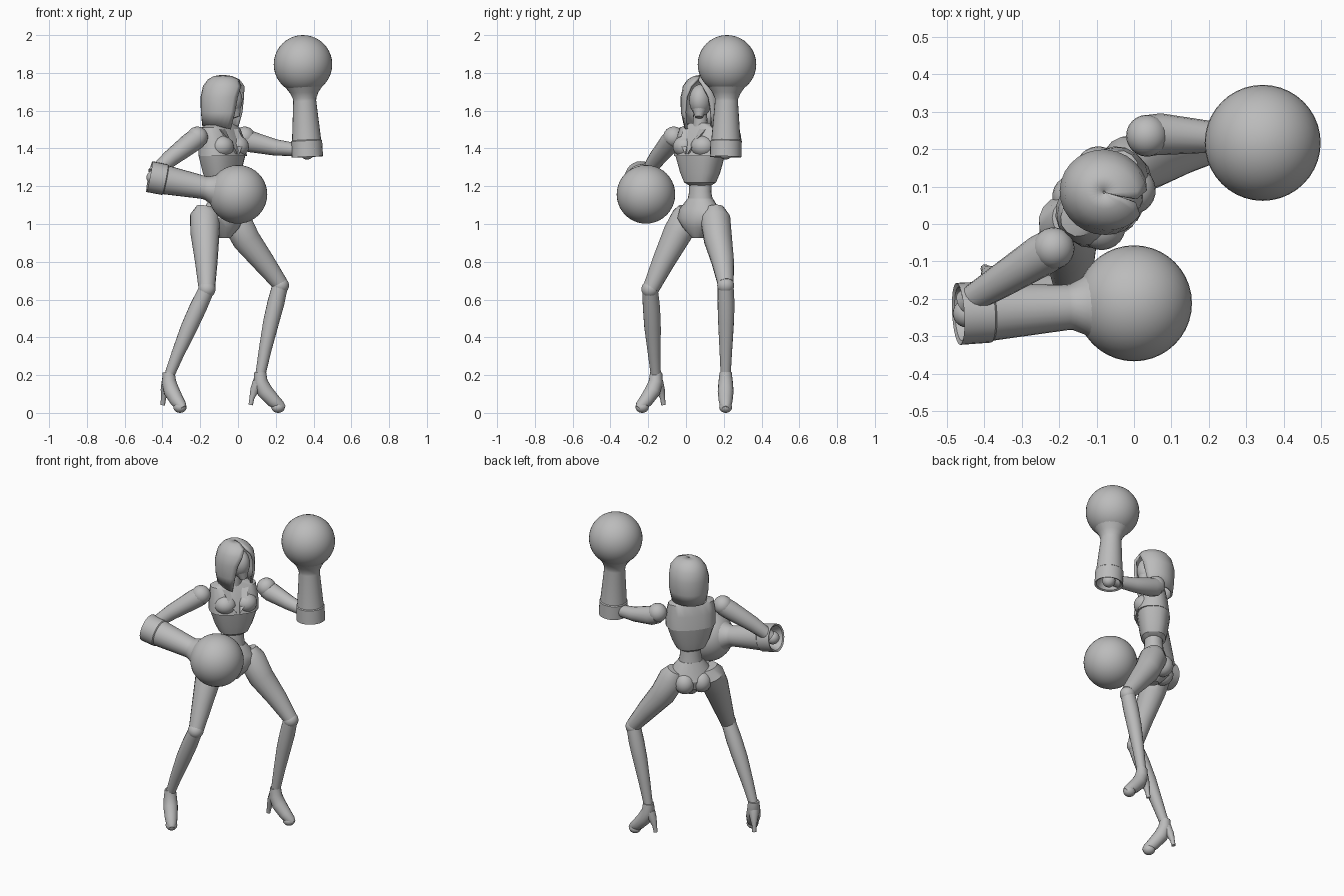
import bpy, bmesh, math
from mathutils import Vector, Matrix

if "Cube" in bpy.data.objects:
    bpy.data.objects.remove(bpy.data.objects["Cube"], do_unlink=True)

grey = bpy.data.materials.new("plain_grey")
grey.use_nodes = True
grey.diffuse_color = (0.5, 0.5, 0.5, 1)
grey.node_tree.nodes["Principled BSDF"].inputs["Base Color"].default_value = (0.5, 0.5, 0.5, 1)


def finish(name, bm, angle=40):
    bmesh.ops.recalc_face_normals(bm, faces=bm.faces)
    mesh = bpy.data.meshes.new(name)
    bm.to_mesh(mesh)
    bm.free()
    mesh.materials.append(grey)
    mesh.polygons.foreach_set("use_smooth", [True] * len(mesh.polygons))
    mesh.set_sharp_from_angle(angle=math.radians(angle))
    ob = bpy.data.objects.new(name, mesh)
    bpy.context.collection.objects.link(ob)
    return ob


def loft(name, rings, closed=True, caps=True, angle=40):
    """Skin a list of equally long point rings."""
    bm = bmesh.new()
    rows = [[bm.verts.new(p) for p in ring] for ring in rings]
    n = len(rows[0])
    for a, b in zip(rows, rows[1:]):
        for i in range(n if closed else n - 1):
            j = (i + 1) % n
            bm.faces.new((a[i], a[j], b[j], b[i]))
    if caps:
        bm.faces.new(rows[0])
        bm.faces.new(rows[-1])
    return finish(name, bm, angle)


def circle(n=16):
    return [(math.cos(2 * math.pi * i / n), math.sin(2 * math.pi * i / n)) for i in range(n)]


def limb(name, stations, n=16):
    """Tapered limb through (x, y, z, radius) stations."""
    pts = [Vector(s[:3]) for s in stations]
    rings = []
    for k, s in enumerate(stations):
        along = pts[min(k + 1, len(pts) - 1)] - pts[max(k - 1, 0)]
        q = along.to_track_quat('Z', 'Y')
        rings.append([pts[k] + q @ Vector((c * s[3], d * s[3], 0)) for c, d in circle(n)])
    return loft(name, rings)


def lathe(name, start, end, profile, n=24):
    """Turn (distance, radius) pairs around the line from start to end."""
    a = Vector(start)
    q = (Vector(end) - a).to_track_quat('Z', 'Y')
    return loft(name, [[a + q @ Vector((c * r, d * r, t)) for c, d in circle(n)]
                       for t, r in profile], angle=35)


def ball(name, centre, size, yaw=0.0, n=24):
    bm = bmesh.new()
    size = size if isinstance(size, tuple) else (size,) * 3
    m = (Matrix.Translation(centre) @ Matrix.Rotation(yaw, 4, 'Z')
         @ Matrix.Diagonal((*size, 1)))
    bmesh.ops.create_uvsphere(bm, u_segments=n, v_segments=n // 2, radius=1, matrix=m)
    return finish(name, bm)


# The torso is turned: forward axis and the axis through its shoulders
YAW = math.radians(-40)
CENTRE = Vector((-0.085, 0.075, 0))
FWD = Vector((math.cos(YAW), math.sin(YAW), 0))
SIDE = Vector((-FWD.y, FWD.x, 0))
UP = Vector((0, 0, 1))


def body_point(f, s, z):
    return CENTRE + FWD * f + SIDE * s + UP * z


def torso(name, levels, square=0.8, n=20):
    """Levels are (height, forward shift, half width, half depth)."""
    def soft(v):
        return math.copysign(abs(v) ** square, v)
    return loft(name, [[body_point(f + soft(c) * d, soft(s) * w, z) for c, s in circle(n)]
                       for z, f, w, d in levels], angle=30)


# Torso pieces
torso("bust", [(1.535, -0.01, 0.06, 0.05), (1.51, -0.01, 0.135, 0.06),
               (1.44, 0, 0.145, 0.085), (1.36, 0.005, 0.145, 0.1)])
torso("ribcage", [(1.36, 0, 0.14, 0.095), (1.27, 0, 0.11, 0.082),
                  (1.22, 0, 0.085, 0.07), (1.2, 0, 0.05, 0.045)])
torso("waist", [(1.24, 0, 0.062, 0.052), (1.17, 0, 0.062, 0.055), (1.1, 0, 0.075, 0.065)], 1)
torso("pelvis", [(1.135, 0, 0.07, 0.06), (1.08, 0.005, 0.115, 0.085),
                 (1.03, 0, 0.13, 0.1), (0.98, 0, 0.09, 0.09), (0.925, 0.01, 0.03, 0.04)], 0.95)
for side, s in (("right", -1), ("left", 1)):
    ball(side + "_breast", body_point(0.05, s * 0.062, 1.41), (0.065, 0.065, 0.058), YAW)
    ball(side + "_buttock", body_point(-0.05, s * 0.05, 1.01), (0.065, 0.06, 0.065), YAW)
    # Folded lapel running from the collar to the middle of the chest
    lapel = [body_point(f, s * w, z) for f, w, z in
             ((0.03, 0.03, 1.53), (0.04, 0.08, 1.51), (0.105, 0.055, 1.44), (0.115, 0.008, 1.37))]
    loft(side + "_lapel", [lapel, [p - FWD * 0.03 for p in lapel]])
limb("neck", [(-0.075, 0.075, 1.5, 0.04), (-0.065, 0.075, 1.62, 0.035)])

# Head inside an open hood
HEAD_YAW = math.radians(-15)
ball("head", (-0.05, 0.078, 1.655), (0.075, 0.06, 0.085), HEAD_YAW)
limb("chin", [(-0.03, 0.073, 1.63, 0.05), (-0.008, 0.068, 1.565, 0.02)])
turn = Matrix.Translation((-0.08, 0.085, 0)) @ Matrix.Rotation(HEAD_YAW, 4, 'Z')
hood_rings = []
for z, shift, rx, ry, gap in ((1.52, -0.005, 0.105, 0.095, 50), (1.59, 0, 0.117, 0.112, 42),
                              (1.67, 0, 0.119, 0.114, 34), (1.73, 0.005, 0.111, 0.1, 20),
                              (1.765, 0.005, 0.085, 0.075, 4), (1.783, 0, 0.05, 0.045, 1),
                              (1.79, 0, 0.004, 0.004, 1)):
    a, steps, ring = math.radians(gap), 22, []
    for i in range(steps + 1):
        t = a + (2 * math.pi - 2 * a) * i / steps
        # The front edges hang lower than the back
        drop = 0.03 * max(0, math.cos(t)) if z < 1.55 else 0
        ring.append(turn @ Vector((shift + rx * math.cos(t), ry * math.sin(t), z - drop)))
    hood_rings.append(ring)
hood = loft("hood", hood_rings, closed=False, caps=False, angle=50)
shell = hood.modifiers.new("thickness", 'SOLIDIFY')
shell.thickness = 0.012
shell.offset = -1

# Arms
ball("right_shoulder", (-0.215, -0.065, 1.46), 0.056)
ball("left_shoulder", (0.035, 0.236, 1.46), 0.056)
limb("right_upper_arm", [(-0.215, -0.065, 1.455, 0.055), (-0.25, -0.085, 1.43, 0.056),
                         (-0.36, -0.155, 1.345, 0.045), (-0.45, -0.21, 1.265, 0.034)])
limb("left_upper_arm", [(0.035, 0.237, 1.45, 0.054), (0.07, 0.24, 1.435, 0.056),
                        (0.2, 0.233, 1.405, 0.043), (0.34, 0.215, 1.39, 0.032)])

# Round gloves with hollow flared cuffs
glove_profile = [(0.06, 0.045), (0.0, 0.072), (-0.005, 0.083), (0.08, 0.082), (0.085, 0.077),
                 (0.29, 0.061), (0.305, 0.062), (0.335, 0.075), (0.37, 0.1), (0.4, 0.12)]
for side, elbow, fist in (("right", (-0.465, -0.24, 1.25), (0, -0.212, 1.157)),
                          ("left", (0.367, 0.21, 1.36), (0.344, 0.217, 1.845))):
    lathe(side + "_glove_cuff", elbow, fist, glove_profile)
    ball(side + "_glove_ball", fist, 0.155, n=40)
    ball(side + "_elbow", Vector(elbow).lerp(Vector(fist), 0.04), 0.038)

# Legs
limb("right_thigh", [(-0.165, 0.015, 1.085, 0.055), (-0.175, 0.005, 1.04, 0.08),
                     (-0.175, -0.045, 0.95, 0.077), (-0.168, -0.12, 0.8, 0.06),
                     (-0.165, -0.185, 0.66, 0.044)])
limb("left_thigh", [(-0.035, 0.15, 1.085, 0.05), (-0.015, 0.155, 1.03, 0.08),
                    (0.045, 0.17, 0.915, 0.075), (0.135, 0.195, 0.8, 0.06),
                    (0.222, 0.21, 0.685, 0.043)])
ball("right_knee", (-0.165, -0.19, 0.655), 0.046)
ball("left_knee", (0.225, 0.21, 0.675), 0.045)
limb("right_shin", [(-0.168, -0.19, 0.65, 0.042), (-0.21, -0.183, 0.56, 0.046),
                    (-0.26, -0.177, 0.45, 0.044), (-0.32, -0.168, 0.31, 0.034),
                    (-0.363, -0.16, 0.2, 0.027)])
limb("left_shin", [(0.222, 0.21, 0.67, 0.042), (0.2, 0.212, 0.58, 0.045),
                   (0.175, 0.212, 0.48, 0.042), (0.145, 0.211, 0.34, 0.034),
                   (0.12, 0.21, 0.21, 0.027)])

# High-heeled shoes
for side, x, y, heading in (("right", -0.367, -0.158, -51), ("left", 0.117, 0.21, 0)):
    d = Vector((math.cos(math.radians(heading)), math.sin(math.radians(heading)), 0))

    def at(f, z, r):
        return (x + d.x * f, y + d.y * f, z, r)
    limb(side + "_shoe", [at(0, 0.215, 0.032), at(0.002, 0.165, 0.038), at(0.025, 0.115, 0.042),
                          at(0.07, 0.065, 0.037), at(0.105, 0.036, 0.03), at(0.125, 0.022, 0.017)])
    limb(side + "_heel", [at(-0.01, 0.16, 0.032), at(-0.03, 0.12, 0.024),
                          at(-0.043, 0.08, 0.014), at(-0.05, 0.042, 0.012)], 10)
    # Flat tip under the ball of the foot
    ball(side + "_toe", at(0.095, 0.03, 0)[:3], (0.036, 0.034, 0.03), math.radians(heading))
